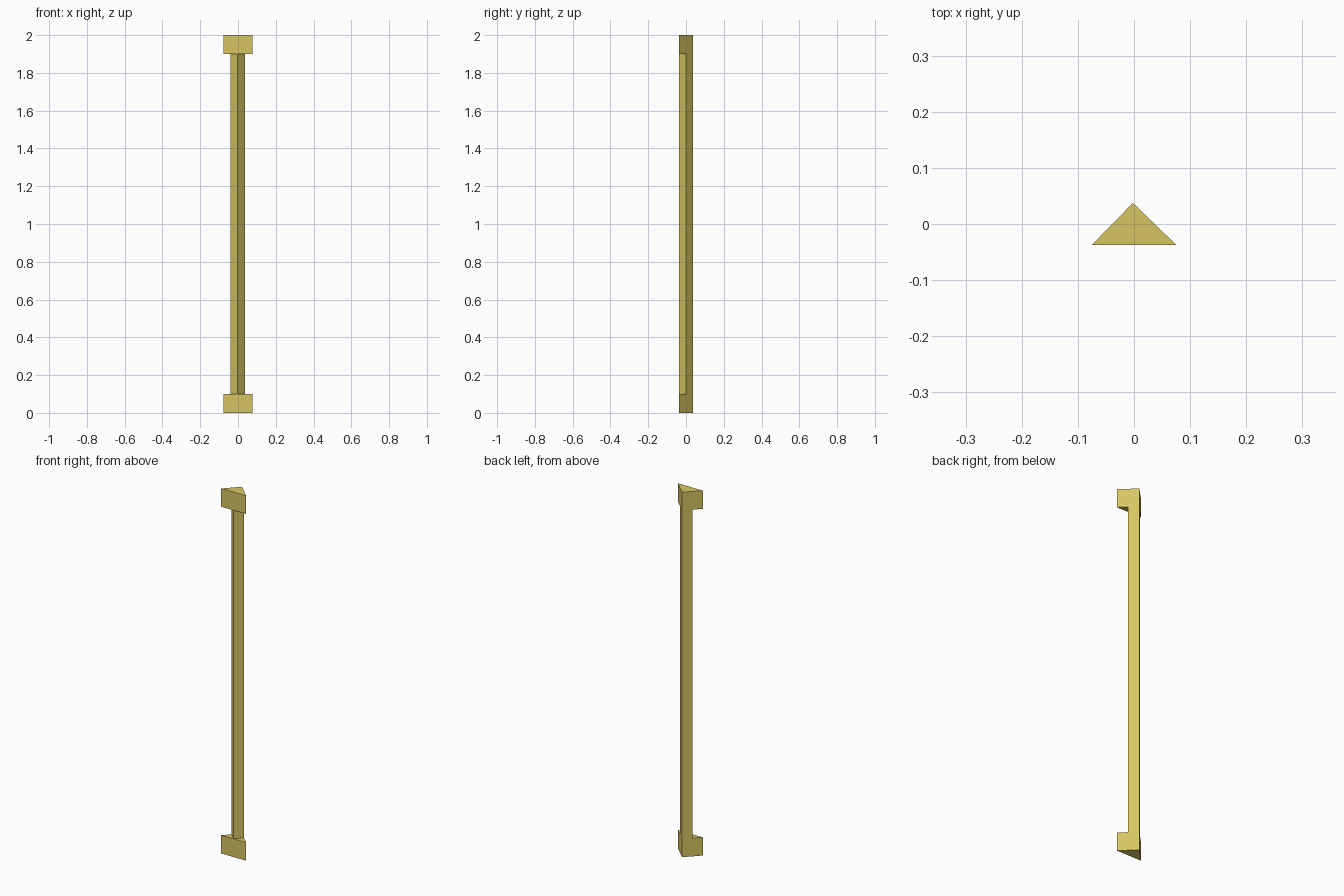
import bpy

if "Cube" in bpy.data.objects:
    bpy.data.objects.remove(bpy.data.objects["Cube"])

mat = bpy.data.materials.new("pale brass")
mat.diffuse_color = (0.68, 0.56, 0.125, 1)
mat.use_nodes = True
mat.node_tree.nodes["Principled BSDF"].inputs["Base Color"].default_value = mat.diffuse_color


def prism(name, outline, z0, z1, caps=True):
    """Extrude a counter-clockwise outline from z0 to z1."""
    n = len(outline)
    verts = [(x, y, z) for z in (z0, z1) for x, y in outline]
    faces = [(i, (i + 1) % n, (i + 1) % n + n, i + n) for i in range(n)]
    if caps:
        faces += [tuple(reversed(range(n))), tuple(range(n, 2 * n))]
    mesh = bpy.data.meshes.new(name)
    mesh.from_pydata(verts, [], faces)
    mesh.materials.append(mat)
    obj = bpy.data.objects.new(name, mesh)
    bpy.context.collection.objects.link(obj)
    return obj


H, W, APEX = 0.0375, 0.0755, -0.002

# Triangular end blocks, wide side to the front
triangle = [(-W, -H), (W, -H), (APEX, H)]
prism("bottom_block", triangle, 0.0, 0.1)
prism("top_block", triangle, 1.9, 2.0)

# Diamond shaft, its rear faces flush with the blocks (ends hidden in blocks)
left, right = (APEX - W) / 2, (APEX + W) / 2
diamond = [(APEX, -H), (right, 0), (APEX, H), (left, 0)]
prism("shaft", diamond, 0.1, 1.9, caps=False)
